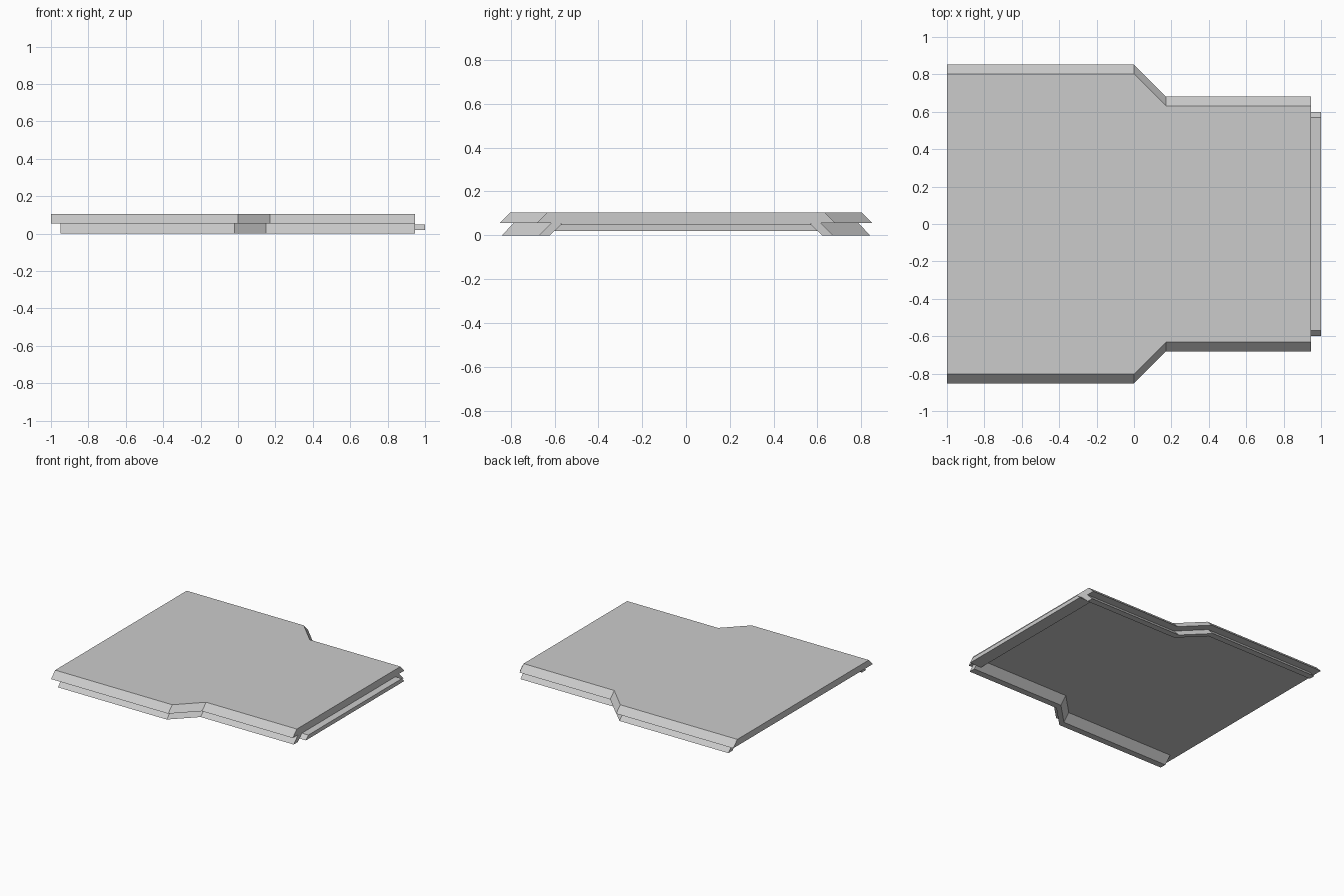
import bpy
import bmesh

cube = bpy.data.objects.get("Cube")
if cube:
    bpy.data.objects.remove(cube, do_unlink=True)

grey = bpy.data.materials.new("plain_grey")
grey.use_nodes = True
colour = (0.6, 0.6, 0.6, 1)
grey.diffuse_color = colour
grey.node_tree.nodes["Principled BSDF"].inputs["Base Color"].default_value = colour


def loft(name, bottom, top, z0, z1):
    """Solid between two outlines with equal point counts."""
    bm = bmesh.new()
    low = [bm.verts.new((x, y, z0)) for x, y in bottom]
    high = [bm.verts.new((x, y, z1)) for x, y in top]
    bm.faces.new(low[::-1])
    bm.faces.new(high)
    n = len(low)
    for i in range(n):
        j = (i + 1) % n
        bm.faces.new((low[i], low[j], high[j], high[i]))
    bmesh.ops.recalc_face_normals(bm, faces=bm.faces)
    mesh = bpy.data.meshes.new(name)
    bm.to_mesh(mesh)
    bm.free()
    mesh.materials.append(grey)
    obj = bpy.data.objects.new(name, mesh)
    bpy.context.collection.objects.link(obj)
    return obj


def edge(start, jog, wide):
    """Stepped side line, from the wide end to the narrow end."""
    step = 0.17
    return [(start, wide), (jog, wide), (jog + step, wide - step), (END, wide - step)]


def both_sides(line):
    return line + [(x, -y) for x, y in reversed(line)]


def strip(jog, outer, inner):
    return edge(-0.95, jog, outer) + edge(-0.95, jog, inner)[::-1]


def box_outline(x0, x1, half):
    return [(x0, -half), (x1, -half), (x1, half), (x0, half)]


END = 0.945
SPLIT = 0.055

# Top panel with bevelled stepped sides
loft("top_panel", both_sides(edge(-1, 0, 0.852)), both_sides(edge(-1, 0, 0.802)), SPLIT, 0.105)

# Slanted rail under each side
rail = loft("side_rail", strip(-0.02, 0.84, 0.79), strip(-0.02, 0.787, 0.737), 0, SPLIT)
mirror = rail.modifiers.new("Mirror", 'MIRROR')
mirror.use_axis = (False, True, False)

# Locking tongue at the narrow end and its root under the panel
loft("tongue", box_outline(END, 1, 0.6), box_outline(END, 1, 0.57), 0.02, 0.05)
loft("tongue_root", box_outline(0.9, END, 0.6), box_outline(0.9, END, 0.567), 0.02, SPLIT)
